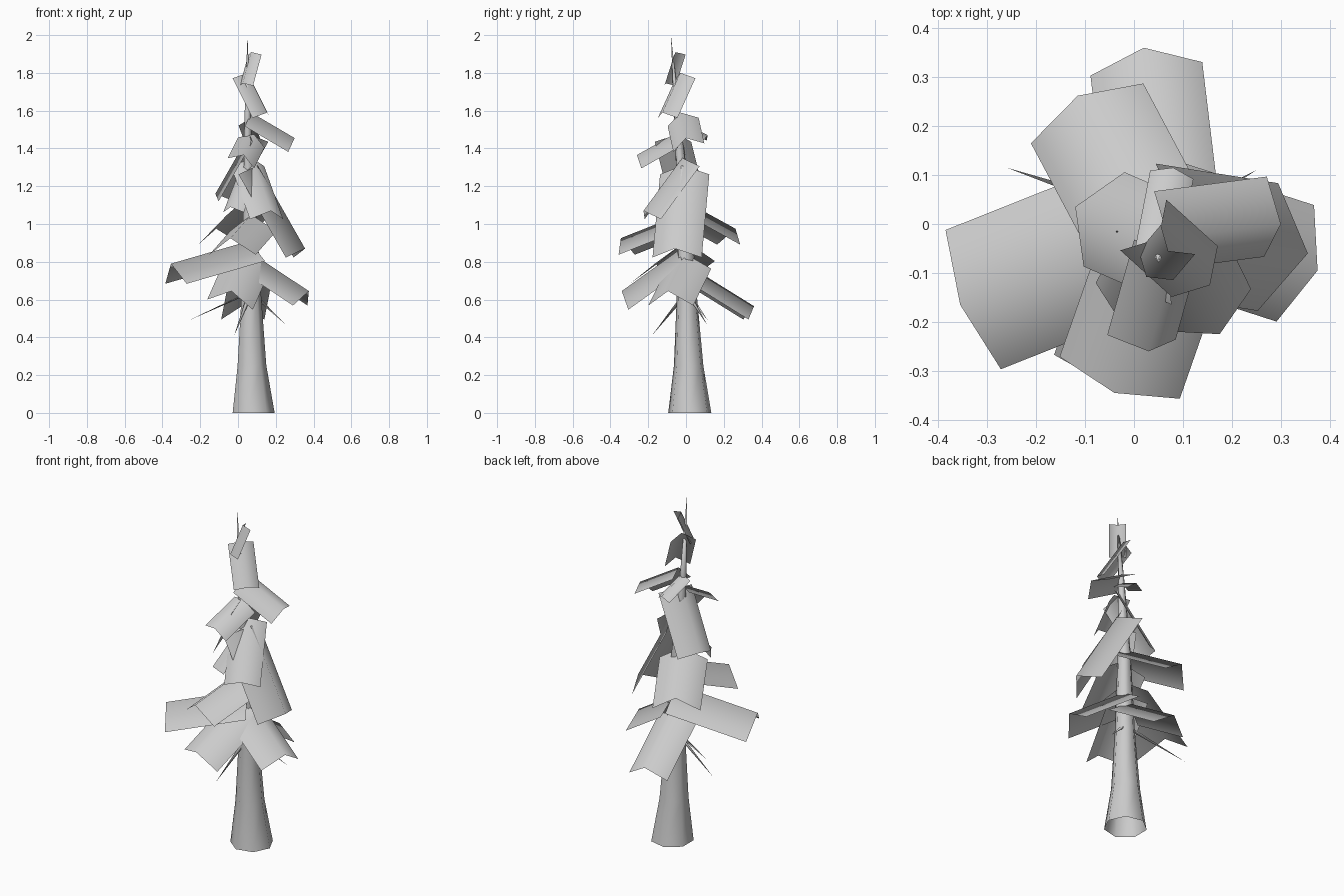
import bpy, bmesh, math
from mathutils import Vector, Matrix

cube = bpy.data.objects.get("Cube")
if cube:
    bpy.data.objects.remove(cube, do_unlink=True)

grey = bpy.data.materials.new("plain_grey")
grey.use_nodes = True
colour = (0.6, 0.6, 0.6, 1)
grey.diffuse_color = colour
grey.node_tree.nodes["Principled BSDF"].inputs["Base Color"].default_value = colour


def finish(name, bm):
    mesh = bpy.data.meshes.new(name)
    bm.to_mesh(mesh)
    bm.free()
    for poly in mesh.polygons:
        poly.use_smooth = True
    mesh.materials.append(grey)
    obj = bpy.data.objects.new(name, mesh)
    bpy.context.collection.objects.link(obj)


def tube(name, path, sides):
    """Open tapered tube through (x, y, z, radius) rings, closing to a point."""
    bm = bmesh.new()
    rings = []
    for x, y, z, r in path[:-1]:
        rings.append([bm.verts.new((x + r * math.cos(math.tau * i / sides),
                                    y + r * math.sin(math.tau * i / sides), z))
                      for i in range(sides)])
    tip = bm.verts.new(path[-1][:3])
    for i in range(sides):
        j = (i + 1) % sides
        for low, high in zip(rings, rings[1:]):
            bm.faces.new((low[i], low[j], high[j], high[i]))
        bm.faces.new((rings[-1][i], rings[-1][j], tip))
    finish(name, bm)


def bough(name, base, tip, half, roll=0):
    """Sheet folded along its ridge, with both edges drooping, rolled about the ridge."""
    base, tip = Vector(base), Vector(tip)
    axis = (tip - base).normalized()
    side = axis.cross(Vector((0, 0, 1))).normalized()
    side.rotate(Matrix.Rotation(math.radians(roll), 3, axis))
    up = side.cross(axis)
    drop = up * half * 0.72
    bm = bmesh.new()
    rows = [[bm.verts.new(p + o) for o in (-side * half - drop, Vector(), side * half - drop)]
            for p in (base, tip)]
    for k in range(2):
        bm.faces.new((rows[0][k], rows[1][k], rows[1][k + 1], rows[0][k + 1]))
    bm.normal_update()
    if sum(f.normal.dot(up) for f in bm.faces) < 0:
        bmesh.ops.reverse_faces(bm, faces=bm.faces)
    finish(name, bm)


# Flared trunk, leaning slightly as it rises
tube("trunk", [(0.077, 0.02, 0, 0.117), (0.07, 0.014, 0.25, 0.08), (0.068, 0.005, 0.6, 0.056),
               (0.06, -0.01, 1.1, 0.036), (0.05, -0.045, 1.55, 0.018), (0.05, -0.08, 2, 0)], 7)

# Folded boughs: ridge start, ridge tip, half width, roll
boughs = {
    "low_back": ((0.06, 0.03, 0.77), (0.02, 0.36, 0.565), 0.115),
    "low_front": ((0.06, -0.04, 0.86), (-0.035, -0.34, 0.645), 0.125, -15),
    "low_left": ((0.08, 0.0, 0.84), (0.375, -0.095, 0.645), 0.125),
    "mid_right": ((0.06, 0.0, 0.91), (-0.355, -0.165, 0.79), 0.153),
    "mid_front": ((0.07, -0.03, 1.05), (-0.04, -0.345, 0.925), 0.13),
    "mid_left": ((0.105, -0.02, 1.31), (0.355, -0.06, 0.87), 0.132),
    "mid_back": ((0.035, -0.02, 1.13), (-0.115, 0.262, 0.975), 0.13),
    "upper_front_left": ((0.075, -0.02, 1.35), (0.175, -0.225, 1.07), 0.098),
    "upper_front_right": ((0.03, -0.05, 1.27), (-0.04, -0.18, 1.09), 0.062),
    "upper_right": ((0.06, -0.043, 1.475), (-0.12, 0.035, 1.16), 0.105),
    "high_front": ((0.085, -0.065, 1.475), (0.03, -0.26, 1.365), 0.075, -24),
    "high_left": ((0.07, -0.03, 1.59), (0.3, 0.0, 1.455), 0.085, 18),
    "high_back": ((0.05, -0.04, 1.55), (0.08, 0.115, 1.47), 0.045),
    "crown_front_left": ((0.05, -0.03, 1.8), (0.155, -0.125, 1.59), 0.07),
    "crown_tip": ((0.07, -0.055, 1.91), (0.025, -0.108, 1.745), 0.046),
}
for name, spec in boughs.items():
    bough(name + "_bough", *spec)

# Bare twigs below the foliage
for name, (x, y, z) in {"right": (-0.26, 0.115, 0.49), "left": (0.25, 0.11, 0.47),
                        "front": (-0.02, -0.18, 0.41)}.items():
    tube(name + "_twig", [(0.068, 0.005, 0.64, 0.016), (x, y, z, 0)], 4)
